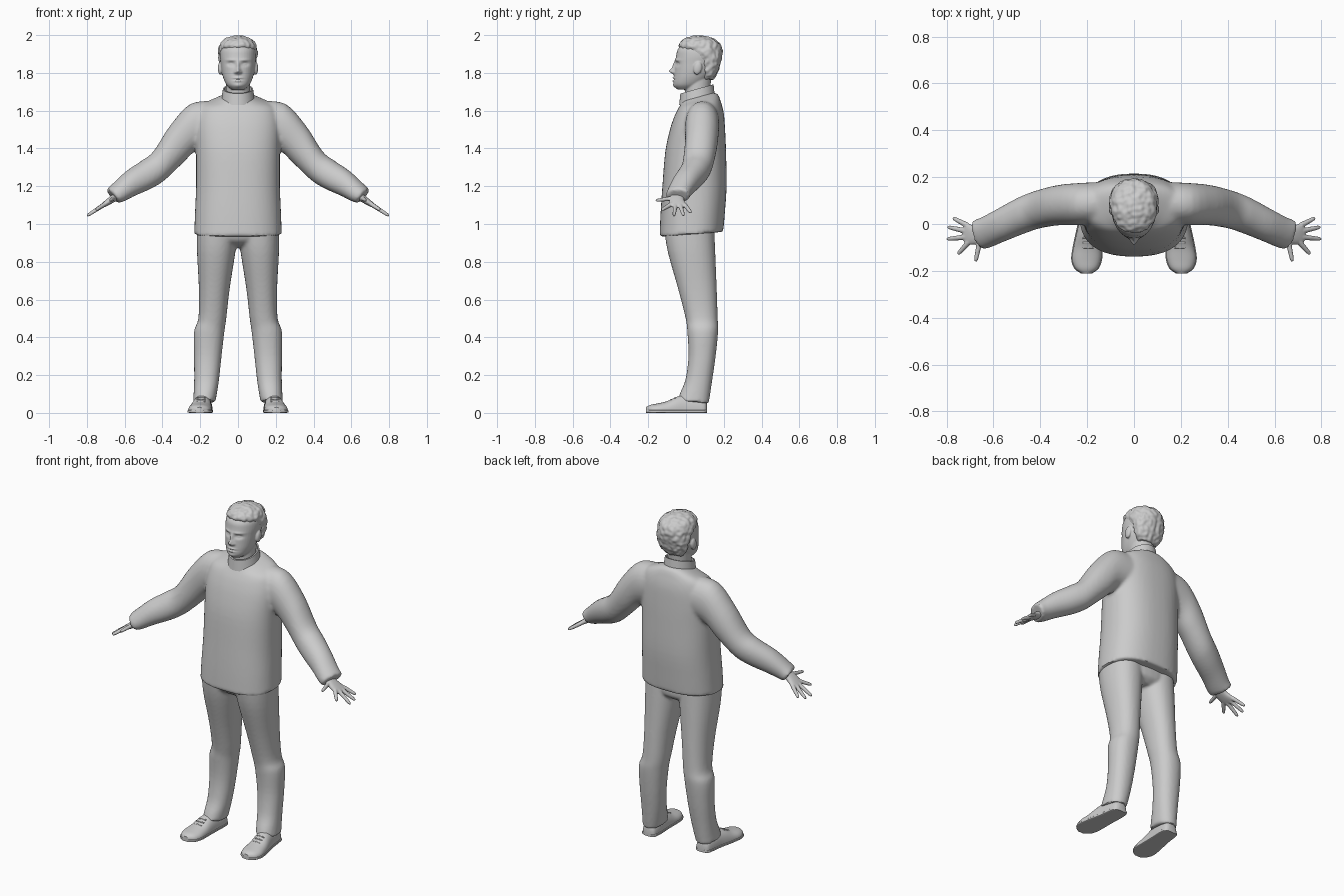
import bpy, bmesh, math
from mathutils import Vector, Matrix, noise

cube = bpy.data.objects.get("Cube")
if cube:
    bpy.data.objects.remove(cube, do_unlink=True)

grey = bpy.data.materials.new("plain_grey")
grey.use_nodes = True
COLOUR = (0.6, 0.6, 0.6, 1)
grey.diffuse_color = COLOUR
grey.node_tree.nodes["Principled BSDF"].inputs["Base Color"].default_value = COLOUR


def catmull(a, b, c, d, t):
    return 0.5 * (2 * b + (c - a) * t + (2 * a - 5 * b + 4 * c - d) * t * t
                  + (3 * b - a - 3 * c + d) * t ** 3)


def loft(bm, rings, power=2.0, steps=4, side=1, sides=32, caps=True):
    """Skin superellipse rings given as (centre, half axis, half axis)."""
    rings = [[Vector(p) for p in r] for r in rings]
    last = len(rings) - 1
    dense = []
    for i in range(last):
        near = [rings[max(0, min(last, i + k))] for k in (-1, 0, 1, 2)]
        for s in range(steps):
            dense.append([catmull(*[n[j] for n in near], s / steps) for j in range(3)])
    dense.append(rings[-1])
    loops = []
    for c, u, v in dense:
        loop = []
        for k in range(sides):
            a = math.tau * k / sides
            ca, sa = math.cos(a), math.sin(a)
            p = (c + u * math.copysign(abs(ca) ** (2 / power), ca)
                 + v * math.copysign(abs(sa) ** (2 / power), sa))
            loop.append(bm.verts.new((p.x * side, p.y, p.z)))
        loops.append(loop)
    for a, b in zip(loops, loops[1:]):
        for k in range(sides):
            n = (k + 1) % sides
            bm.faces.new((a[k], a[n], b[n], b[k]))
    if caps:
        bm.faces.new(loops[0])
        bm.faces.new(loops[-1])
    return [v for loop in loops for v in loop]


def level(z, front, back, half, x=0, slope=0):
    """Horizontal ring from its front and back limits and half width."""
    d = (back - front) / 2
    return (x, (front + back) / 2, z), (half, 0, 0), (0, d, d * slope)


def tube(bm, a, b, r0, r1, side=1):
    a, b = Vector(a), Vector(b)
    t = (b - a).normalized()
    u = t.cross(Vector((0, 0, 1))).normalized()
    v = t.cross(u)
    rows = ((0, r0), (0.5, (r0 + r1) / 2), (0.9, r1), (1, r1 * 0.5))
    loft(bm, [(a.lerp(b, f), u * r, v * r) for f, r in rows], side=side, steps=2, sides=12)


def finish(bm, name, voxel=0, smooth=0, angle=40):
    """Make the object, optionally fusing its overlapping shells."""
    bmesh.ops.recalc_face_normals(bm, faces=bm.faces)
    mesh = bpy.data.meshes.new(name)
    bm.to_mesh(mesh)
    bm.free()
    ob = bpy.data.objects.new(name, mesh)
    bpy.context.collection.objects.link(ob)
    bpy.ops.object.select_all(action='DESELECT')
    ob.select_set(True)
    bpy.context.view_layer.objects.active = ob
    if voxel:
        m = ob.modifiers.new("fuse", 'REMESH')
        m.mode, m.voxel_size = 'VOXEL', voxel
        s = ob.modifiers.new("soften", 'SMOOTH')
        s.factor, s.iterations = 0.5, smooth
        bpy.ops.object.modifier_apply(modifier="fuse")
        bpy.ops.object.modifier_apply(modifier="soften")
    ob.data.materials.clear()
    ob.data.materials.append(grey)
    bpy.ops.object.shade_smooth_by_angle(angle=math.radians(angle))
    return ob


# Jacket: torso and sleeves
bm = bmesh.new()
loft(bm, [level(.945, -.14, .197, .232, slope=.08), level(1.05, -.135, .205, .228),
          level(1.2, -.125, .215, .222), level(1.38, -.11, .212, .222),
          level(1.5, -.085, .207, .225), level(1.58, -.06, .2, .215, slope=.05),
          level(1.63, -.04, .185, .19, slope=.15), level(1.66, -.027, .17, .12, slope=.25),
          level(1.675, -.02, .15, .08, slope=.25)], power=2.4, sides=48)
# sleeve rings: top x, top z, bottom x, bottom z, middle y, half depth, skew
SLEEVE = [(.12, 1.65, .12, 1.42, .09, .09, 0), (.25, 1.637, .22, 1.39, .085, .09, 0),
          (.36, 1.52, .29, 1.325, .08, .086, 0), (.447, 1.385, .385, 1.235, .06, .08, .1),
          (.51, 1.335, .455, 1.19, .035, .075, .2), (.59, 1.28, .545, 1.15, -.005, .068, .25),
          (.66, 1.215, .605, 1.12, -.036, .064, .27), (.692, 1.185, .636, 1.11, -.045, .064, .27)]
for side in (1, -1):
    loft(bm, [(((a + c) / 2, y, (b + d) / 2), ((a - c) / 2, 0, (b - d) / 2), (k * h, h, 0))
              for a, b, c, d, y, h, k in SLEEVE], power=2.1, side=side)
finish(bm, "jacket", .010, 5)

# Standing collar, tilted forward
bm = bmesh.new()
loft(bm, [level(z, .058 - d, .058 + d, w, slope=.28) for z, d, w in
          ((1.655, .094, .088), (1.715, .088, .08), (1.715, .08, .072), (1.66, .08, .072))],
     steps=1, sides=40, caps=False)
finish(bm, "collar")

# Trousers: seat and two legs
bm = bmesh.new()
loft(bm, [level(.875, -.03, .11, .07), level(.905, -.09, .145, .17),
          level(.95, -.112, .15, .214), level(1.0, -.11, .15, .21)], power=2.3)
LEG = [(.97, .0, .218, -.115, .15), (.85, .014, .217, -.096, .155), (.65, .045, .207, -.04, .163),
       (.5, .062, .21, -.002, .168), (.43, .072, .233, .007, .17), (.3, .087, .233, .013, .157),
       (.18, .1, .232, -.002, .14), (.1, .112, .235, -.03, .127), (.058, .12, .238, -.045, .12)]
for side in (1, -1):
    loft(bm, [level(z, f, b, (o - i) / 2, (o + i) / 2, -.1 if z < .15 else 0)
              for z, i, o, f, b in LEG], power=2.2, side=side)
finish(bm, "trousers", .009, 4)

# Shoes with soles and laces
SHOE = [(.112, .178, .02, .045), (.1, .18, .04, .07), (.06, .182, .047, .085),
        (0, .187, .05, .095), (-.05, .193, .055, .085), (-.1, .198, .06, .062),
        (-.15, .202, .062, .05), (-.19, .203, .048, .042), (-.212, .203, .018, .03)]
for side, word in ((1, "left"), (-1, "right")):
    bm = bmesh.new()
    for v in loft(bm, [((x, y, .012), (w, 0, 0), (0, 0, h - .012)) for y, x, w, h in SHOE],
                  power=2.3, side=side):
        v.co.z = max(v.co.z, .004)
    finish(bm, word + "_shoe")
    bm = bmesh.new()
    loft(bm, [((x, y, .008), (w + .004, 0, 0), (0, 0, .008)) for y, x, w, h in SHOE],
         power=6, side=side)
    finish(bm, word + "_sole", angle=30)
    bm = bmesh.new()
    for y, z in ((-.06, .081), (-.08, .072), (-.1, .062)):
        tube(bm, (.172, y, z - .003), (.22, y, z - .003), .004, .004, side)
    finish(bm, word + "_laces")


# Hands: sloping palm and spread fingers
def on_hand(x, y):
    return x, y, 1.135 - .66 * (x - .66)


PALM = [(.63, -.045, .034, .022), (.675, -.049, .039, .018),
        (.71, -.042, .045, .013), (.726, -.038, .038, .009)]
FINGERS = [((.712, -.006), (.773, .026)), ((.718, -.03), (.795, -.013)),
           ((.716, -.056), (.799, -.064)), ((.705, -.076), (.752, -.129)),
           ((.658, -.07), (.676, -.16))]
for side, word in ((1, "left"), (-1, "right")):
    bm = bmesh.new()
    loft(bm, [(on_hand(x, y), (.55 * t, 0, .83 * t), (0, h, 0)) for x, y, h, t in PALM],
         power=2.4, side=side)
    for base, tip in FINGERS:
        tube(bm, on_hand(*base), on_hand(*tip), .0125, .0085, side)
    finish(bm, word + "_hand", .004, 2)

# Head with neck and ears
bm = bmesh.new()
loft(bm, [level(1.712, -.045, .05, .035), level(1.735, -.064, .09, .06),
          level(1.77, -.064, .125, .077), level(1.81, -.061, .156, .087),
          level(1.85, -.058, .172, .092), level(1.89, -.052, .182, .096),
          level(1.925, -.043, .178, .092), level(1.96, -.008, .158, .075),
          level(1.982, .03, .12, .035)], power=2.15, sides=40)
loft(bm, [level(1.63, -.008, .135, .068), level(1.7, -.006, .128, .064),
          level(1.78, -.01, .135, .066)])
for side in (1, -1):
    place = Matrix.Translation((side * .094, .062, 1.825)) @ Matrix.Rotation(-.2, 4, 'X')
    bmesh.ops.create_uvsphere(bm, u_segments=16, v_segments=12, radius=1,
                              matrix=place @ Matrix.Diagonal((.013, .023, .035, 1)))
head = finish(bm, "head", .004, 4)

# Face relief: x, z, spread x, spread z, push along y
RELIEF = [(0, 1.81, .013, .014, -.027), (0, 1.838, .009, .022, -.012),
          (.014, 1.803, .008, .007, -.008), (.037, 1.847, .019, .011, .013),
          (.037, 1.846, .011, .006, -.006), (.035, 1.868, .028, .007, -.005),
          (0, 1.773, .022, .005, -.008), (0, 1.757, .019, .005, -.007),
          (0, 1.765, .026, .003, .004), (0, 1.732, .02, .012, -.005)]
for v in head.data.vertices:
    if v.co.y < .03:
        push = 0
        for x, z, sx, sz, d in RELIEF:
            push += d * math.exp(-((abs(v.co.x) - x) / sx) ** 2 - ((v.co.z - z) / sz) ** 2)
        v.co.y += push

# Short wavy hair
bm = bmesh.new()
loft(bm, [level(1.765, .09, .145, .06), level(1.80, .08, .165, .085),
          level(1.85, .07, .182, .097), level(1.89, .03, .191, .103),
          level(1.925, -.025, .192, .102), level(1.95, -.038, .183, .096),
          level(1.975, -.015, .155, .077), level(1.991, .02, .115, .045),
          level(1.998, .055, .085, .012)], power=2.1, sides=40)
hair = finish(bm, "hair", .005, 3)
waves = [v.normal * noise.noise(v.co * 45) * .006 for v in hair.data.vertices]
for v, wave in zip(hair.data.vertices, waves):
    v.co += wave
